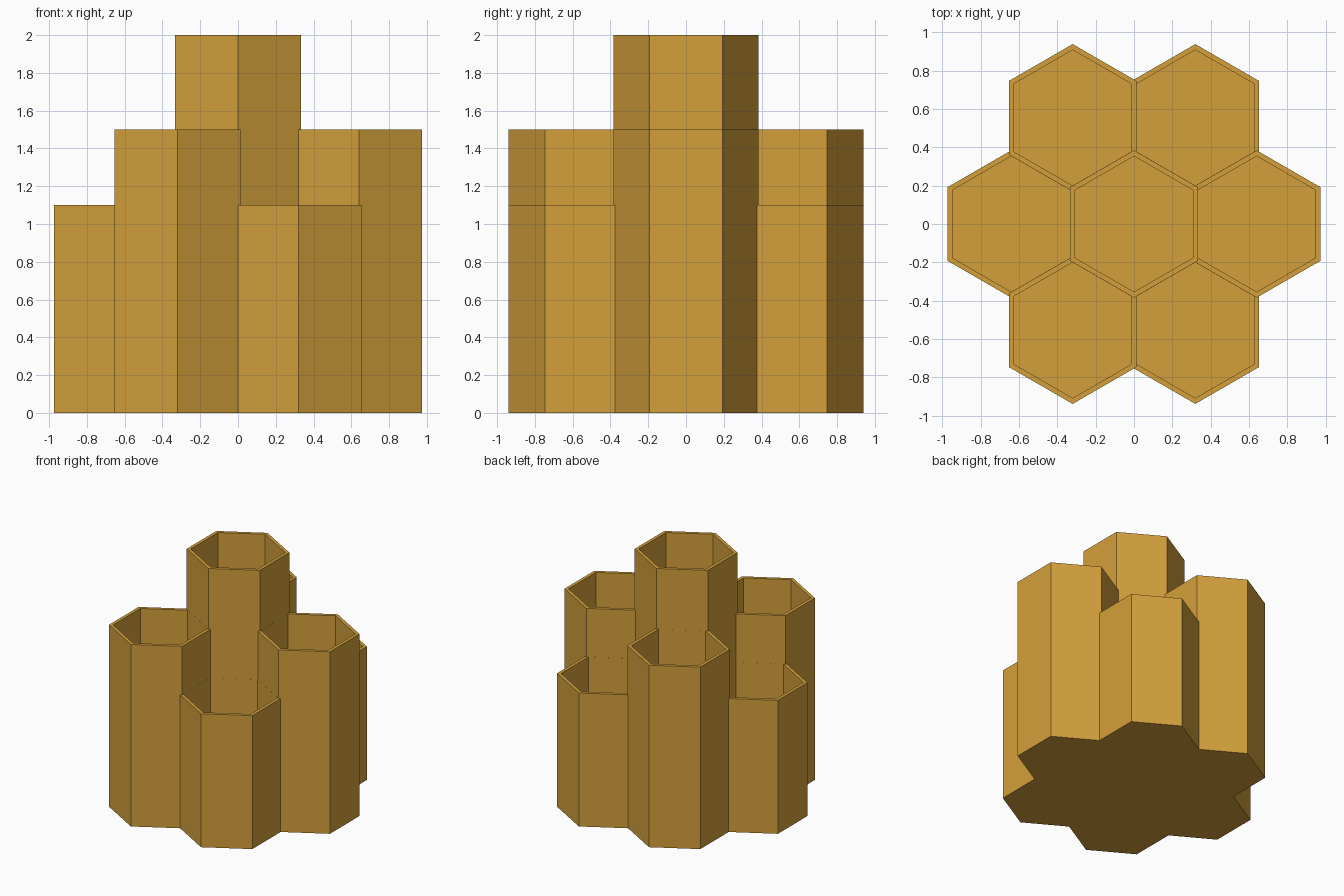
import bpy, bmesh, math

if "Cube" in bpy.data.objects:
    bpy.data.objects.remove(bpy.data.objects["Cube"])

OUTER_R = 0.3845   # hexagon corner radius
INNER_R = 0.354    # cavity corner radius
SPACING = 0.64     # distance between cell centres
FLOOR = 0.05

honey = bpy.data.materials.new("honey_gold")
honey.diffuse_color = (0.658, 0.352, 0.045, 1)
honey.use_nodes = True
honey.node_tree.nodes["Principled BSDF"].inputs["Base Color"].default_value = honey.diffuse_color


def hex_ring(bm, cx, cy, radius, z):
    """Pointed-front hexagon of vertices."""
    return [bm.verts.new((cx + radius * math.cos(math.radians(30 + 60 * i)),
                          cy + radius * math.sin(math.radians(30 + 60 * i)), z))
            for i in range(6)]


def hex_cup(name, cx, cy, height):
    """Open hexagonal tube with a closed floor."""
    bm = bmesh.new()
    rings = [hex_ring(bm, cx, cy, r, z) for r, z in
             ((OUTER_R, 0), (OUTER_R, height), (INNER_R, height), (INNER_R, FLOOR))]
    # outer wall, rim, inner wall
    for a, b in zip(rings, rings[1:]):
        for i in range(6):
            j = (i + 1) % 6
            bm.faces.new((a[i], a[j], b[j], b[i]))
    # underside and inner floor
    bm.faces.new(rings[0][::-1])
    bm.faces.new(rings[-1])
    bmesh.ops.recalc_face_normals(bm, faces=bm.faces)
    mesh = bpy.data.meshes.new(name)
    bm.to_mesh(mesh)
    bm.free()
    mesh.materials.append(honey)
    obj = bpy.data.objects.new(name, mesh)
    bpy.context.collection.objects.link(obj)


# tall middle cell
hex_cup("centre_cell", 0, 0, 2.0)

# six surrounding cells, alternating medium and short
names = ("right", "back_right", "back_left", "left", "front_left", "front_right")
for k, side in enumerate(names):
    angle = math.radians(60 * k)
    hex_cup(side + "_cell", SPACING * math.cos(angle), SPACING * math.sin(angle),
            1.1 if k % 2 else 1.5)
